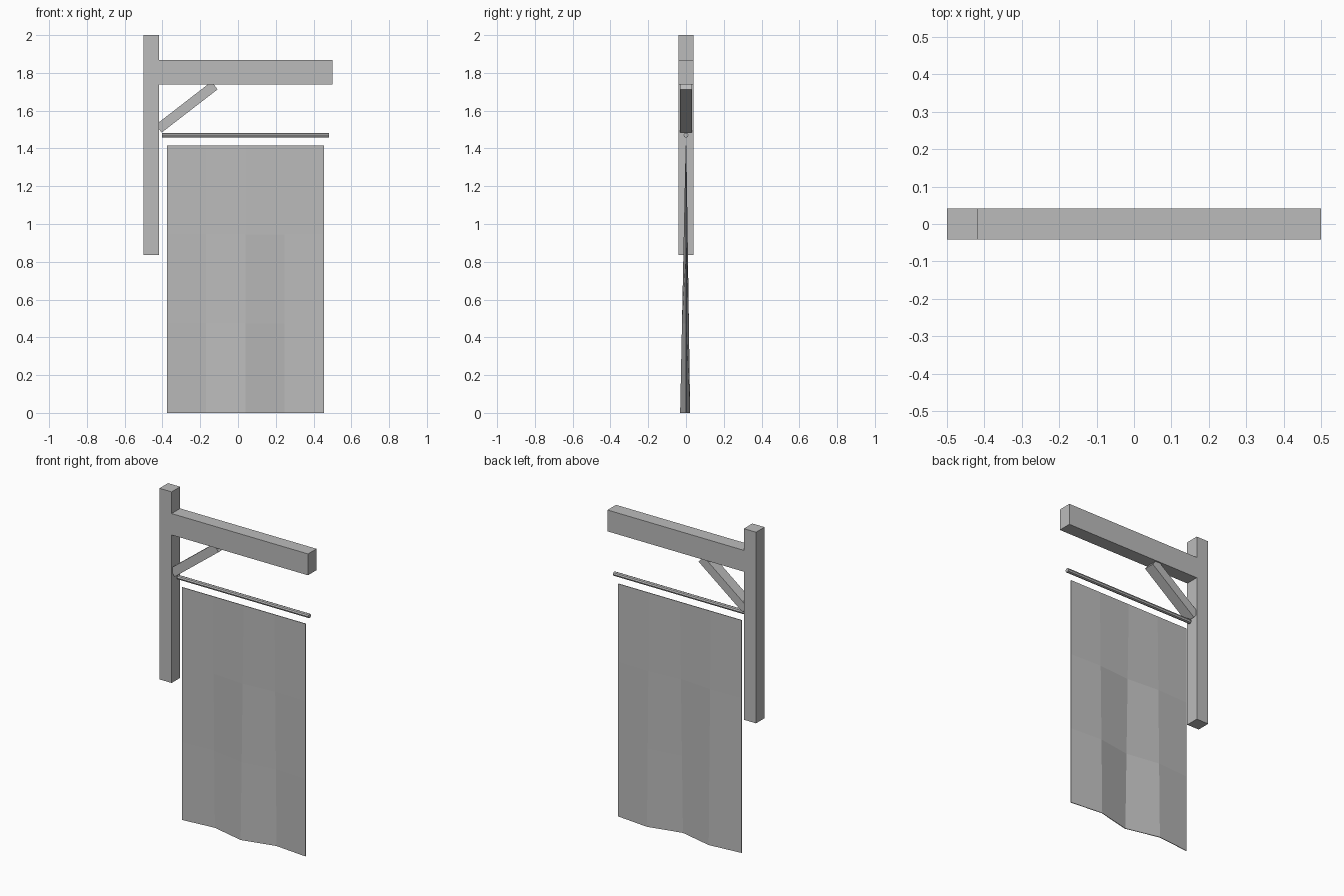
import bpy, bmesh, math
from mathutils import Matrix

cube = bpy.data.objects.get("Cube")
if cube:
    bpy.data.objects.remove(cube, do_unlink=True)

grey = bpy.data.materials.new("plain grey")
grey.use_nodes = True
COLOUR = (0.5, 0.5, 0.5, 1)
grey.diffuse_color = COLOUR
next(n for n in grey.node_tree.nodes
     if n.type == 'BSDF_PRINCIPLED').inputs["Base Color"].default_value = COLOUR


def finish(name, bm):
    """Turn a bmesh into a named, coloured object."""
    mesh = bpy.data.meshes.new(name)
    bmesh.ops.recalc_face_normals(bm, faces=bm.faces)
    bm.to_mesh(mesh)
    bm.free()
    mesh.materials.append(grey)
    obj = bpy.data.objects.new(name, mesh)
    bpy.context.collection.objects.link(obj)
    return obj


# Post and arm, one solid cut from a single side profile
HALF = 0.041
post_l, post_r, arm_end = -0.5, -0.418, 0.5
post_low, arm_low, arm_top, post_top = 0.837, 1.738, 1.868, 2.0
profile = [(post_l, post_low), (post_r, post_low), (post_r, arm_low),
           (arm_end, arm_low), (arm_end, arm_top), (post_r, arm_top),
           (post_r, post_top), (post_l, post_top)]
bm = bmesh.new()
face = bm.faces.new([bm.verts.new((x, -HALF, z)) for x, z in profile])
ext = bmesh.ops.extrude_face_region(bm, geom=[face])
bmesh.ops.translate(bm, vec=(0, 2 * HALF, 0),
                    verts=[v for v in ext["geom"] if isinstance(v, bmesh.types.BMVert)])
finish("post_and_arm", bm)

# Diagonal brace
bm = bmesh.new()
bmesh.ops.create_cube(bm, size=1, matrix=Matrix.Translation((-0.272, 0, 1.619))
                      @ Matrix.Rotation(math.radians(-37.7), 4, 'Y')
                      @ Matrix.Diagonal((0.374, 0.066, 0.052, 1)))
finish("diagonal_brace", bm)

# Hanging rod
bm = bmesh.new()
bmesh.ops.create_cone(bm, cap_ends=True, segments=8, radius1=0.013, radius2=0.013,
                      depth=0.885, matrix=Matrix.Translation((0.04, 0, 1.47))
                      @ Matrix.Rotation(math.pi / 2, 4, 'Y'))
finish("hanging_rod", bm)

# Cloth: a coarse grid whose folds deepen towards the hem
left, right, top = -0.376, 0.455, 1.416
hem_folds = [0, 0.02, -0.029, 0.02, 0]
ROWS = 3
bm = bmesh.new()
grid = [[bm.verts.new((left + (right - left) * i / 4, fold * (1 - r / ROWS), top * r / ROWS))
         for i, fold in enumerate(hem_folds)] for r in range(ROWS + 1)]
for low, high in zip(grid, grid[1:]):
    for i in range(4):
        bm.faces.new((low[i], low[i + 1], high[i + 1], high[i]))
cloth = finish("cloth_banner", bm)
solid = cloth.modifiers.new("thickness", 'SOLIDIFY')
solid.thickness = 0.004
solid.offset = 0
